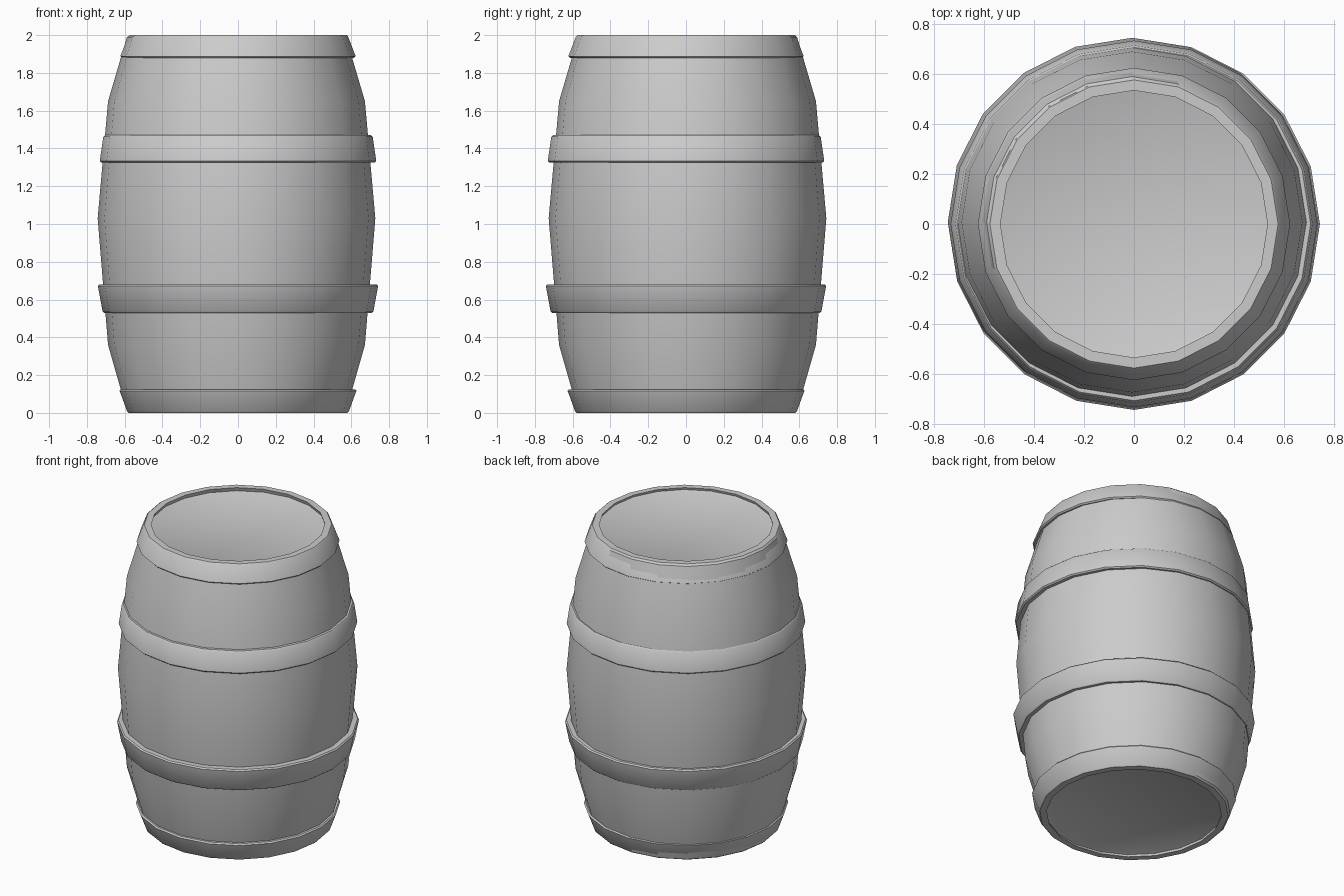
import bpy, bmesh, math

SIDES = 20

cube = bpy.data.objects.get("Cube")
if cube:
    bpy.data.objects.remove(cube, do_unlink=True)

grey = bpy.data.materials.new("plain grey")
grey.use_nodes = True
colour = (0.6, 0.6, 0.6, 1)
grey.diffuse_color = colour
grey.node_tree.nodes["Principled BSDF"].inputs["Base Color"].default_value = colour


def lathe(name, profile, centre=(0, 0), closed=False):
    """Spin a (radius, height) profile around z; open profiles get flat caps."""
    bm = bmesh.new()
    rings = []
    for r, z in profile:
        rings.append([bm.verts.new((r * math.cos(a), r * math.sin(a), z))
                      for a in (i * math.tau / SIDES for i in range(SIDES))])
    pairs = list(zip(rings, rings[1:]))
    if closed:
        pairs.append((rings[-1], rings[0]))
    for low, high in pairs:
        for i in range(SIDES):
            j = (i + 1) % SIDES
            bm.faces.new((low[i], low[j], high[j], high[i]))
    if not closed:
        bm.faces.new(rings[0][::-1])
        bm.faces.new(rings[-1])
    bmesh.ops.recalc_face_normals(bm, faces=bm.faces)
    mesh = bpy.data.meshes.new(name)
    bm.to_mesh(mesh)
    bm.free()
    mesh.materials.append(grey)
    obj = bpy.data.objects.new(name, mesh)
    obj.location = (*centre, 0)
    bpy.context.collection.objects.link(obj)
    bpy.ops.object.select_all(action='DESELECT')
    obj.select_set(True)
    bpy.context.view_layer.objects.active = obj
    bpy.ops.object.shade_smooth_by_angle(angle=math.radians(40))
    return obj


def hoop(name, z0, r0, z1, r1, depth=0.05, lip=0.008):
    """Tapered metal band with softened outer edges."""
    lathe(name, [(r0 - depth, z0), (r0 - lip, z0), (r0, z0 + lip),
                 (r1, z1 - lip), (r1 - lip, z1), (r1 - depth, z1)], closed=True)


# Bulging staves with shallow recessed heads at both ends
lathe("barrel_body", [(0.53, 0.025), (0.57, 0.005), (0.58, 0.01), (0.68, 0.36),
                      (0.735, 1.03), (0.68, 1.65), (0.58, 1.99),
                      (0.57, 1.995), (0.53, 1.975)], centre=(-0.008, 0.008))

# Four hoops
hoop("bottom_hoop", 0, 0.587, 0.125, 0.627)
hoop("lower_hoop", 0.53, 0.717, 0.68, 0.742)
hoop("upper_hoop", 1.325, 0.732, 1.47, 0.713)
hoop("top_hoop", 1.88, 0.623, 2, 0.583)
